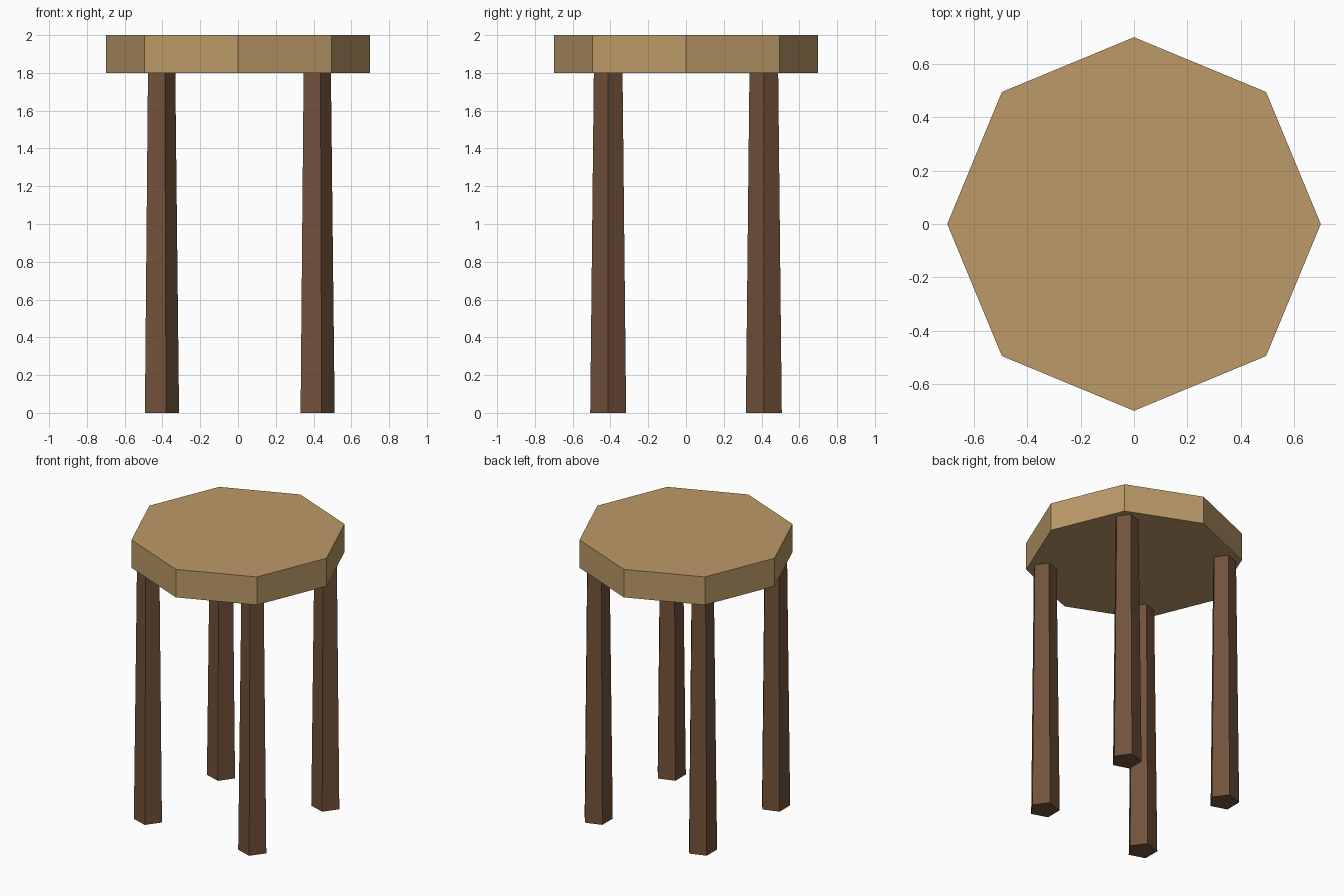
import bpy, math

if "Cube" in bpy.data.objects:
    bpy.data.objects.remove(bpy.data.objects["Cube"])


def material(name, rgb):
    m = bpy.data.materials.new(name)
    m.diffuse_color = (*rgb, 1.0)
    m.use_nodes = True
    m.node_tree.nodes["Principled BSDF"].inputs["Base Color"].default_value = m.diffuse_color
    return m


light_wood = material("light wood", (0.50, 0.32, 0.14))
dark_wood = material("dark wood", (0.17, 0.085, 0.043))


def prism(name, sides, r_bottom, r_top, z0, z1, x, y, mat):
    """Flat-faced tapered prism with one corner pointing to +x."""
    verts = []
    for r, z in ((r_bottom, z0), (r_top, z1)):
        for i in range(sides):
            a = 2 * math.pi * i / sides
            verts.append((r * math.cos(a), r * math.sin(a), z))
    faces = [tuple(reversed(range(sides))), tuple(range(sides, 2 * sides))]
    for i in range(sides):
        j = (i + 1) % sides
        faces.append((i, j, sides + j, sides + i))
    mesh = bpy.data.meshes.new(name)
    mesh.from_pydata(verts, [], faces)
    mesh.materials.append(mat)
    obj = bpy.data.objects.new(name, mesh)
    obj.location = (x, y, 0)
    bpy.context.collection.objects.link(obj)
    return obj


# Octagonal seat
prism("seat", 8, 0.70, 0.70, 1.80, 2.00, 0, 0, light_wood)

# Four five-sided legs, slightly wider at the floor
for y, depth in ((-0.412, "front"), (0.412, "back")):
    for x, side in ((-0.412, "left"), (0.412, "right")):
        prism(f"{depth}_{side}_leg", 5, 0.10, 0.08, 0.0, 1.80, x, y, dark_wood)
